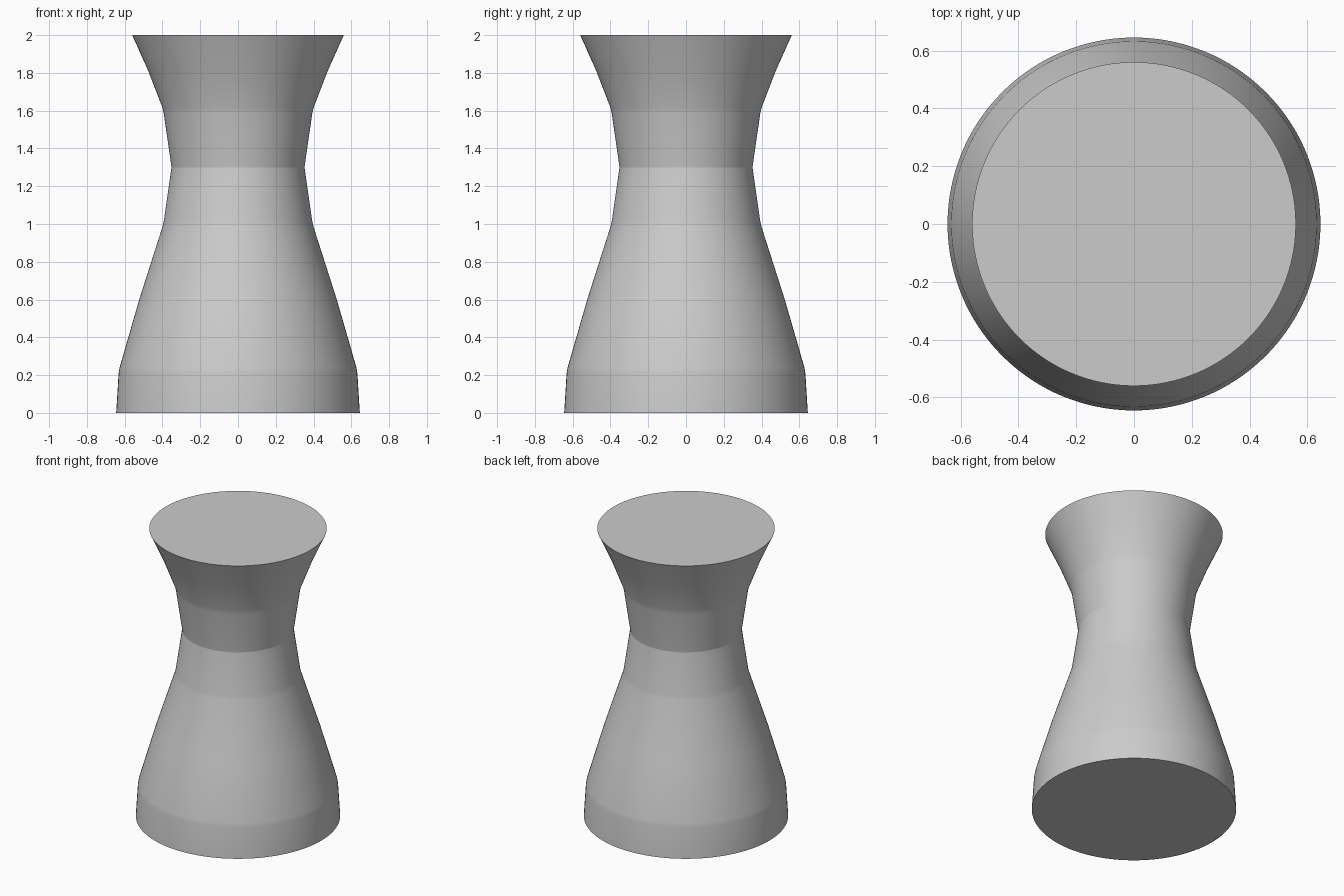
import bpy, bmesh, math

if "Cube" in bpy.data.objects:
    bpy.data.objects.remove(bpy.data.objects["Cube"])

SEGMENTS = 128

# Outer profile (radius, height), bottom to top
PROFILE = [(0.645, 0.0), (0.632, 0.21), (0.627, 0.24), (0.523, 0.6),
           (0.40, 0.985), (0.393, 1.015), (0.352, 1.3), (0.393, 1.585),
           (0.40, 1.615), (0.475, 1.81), (0.56, 2.0)]

# Waisted body: stacked rings joined by quads, with flat caps
bm = bmesh.new()
rings = []
for r, z in PROFILE:
    rings.append([bm.verts.new((r * math.cos(a), r * math.sin(a), z))
                  for a in (2 * math.pi * i / SEGMENTS for i in range(SEGMENTS))])
for low, high in zip(rings, rings[1:]):
    for i in range(SEGMENTS):
        j = (i + 1) % SEGMENTS
        bm.faces.new((low[i], low[j], high[j], high[i]))
bm.faces.new(rings[0][::-1])
bm.faces.new(rings[-1])

mesh = bpy.data.meshes.new("waisted_stool")
bm.to_mesh(mesh)
bm.free()
stool = bpy.data.objects.new("waisted_stool", mesh)
bpy.context.collection.objects.link(stool)

# Smooth around the body, crisp at the caps and the waist
bpy.context.view_layer.objects.active = stool
stool.select_set(True)
bpy.ops.object.shade_smooth_by_angle(angle=math.radians(8))
